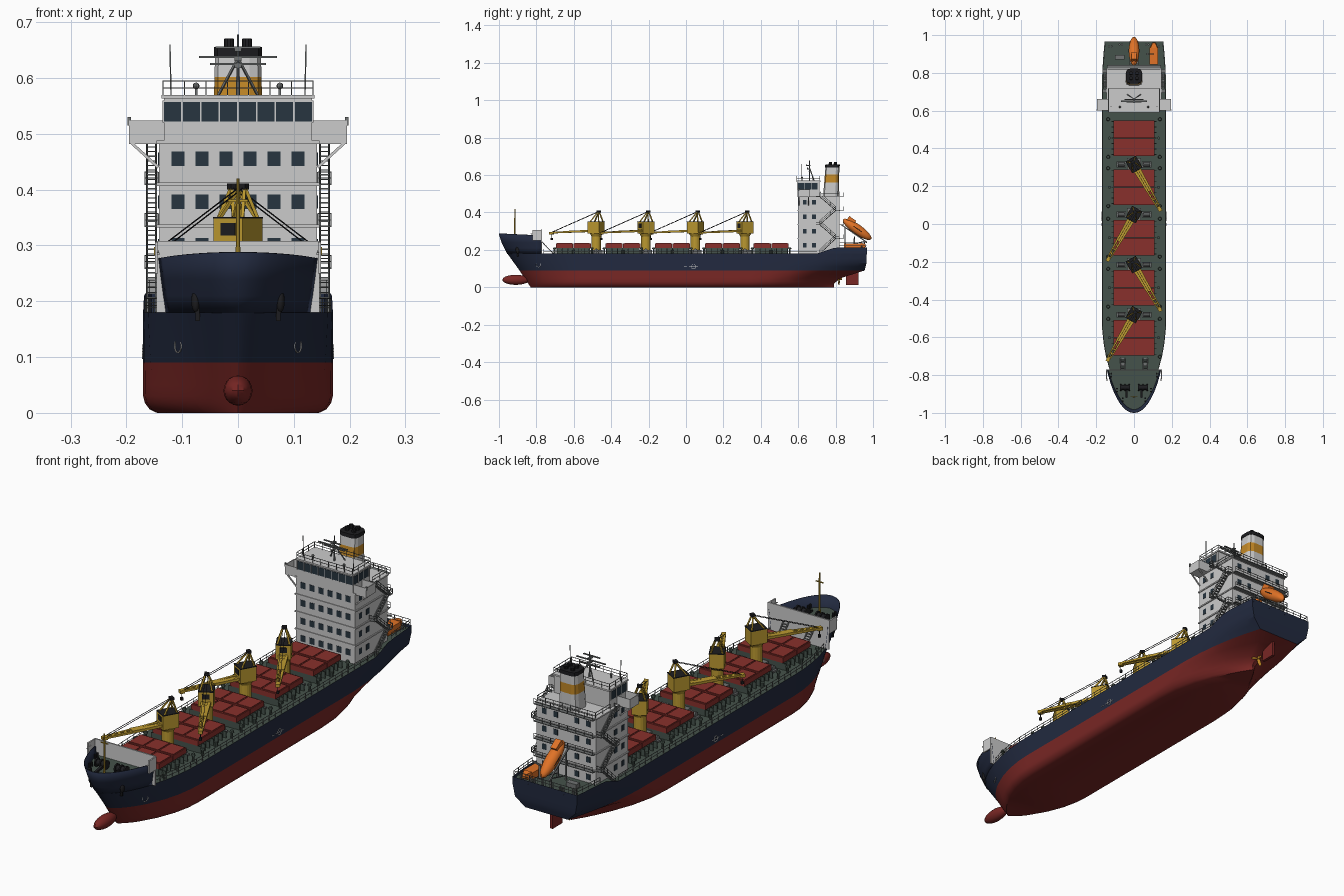
import bpy, bmesh, math
from mathutils import Matrix, Vector

if "Cube" in bpy.data.objects:
    bpy.data.objects.remove(bpy.data.objects["Cube"])

def mat(name, r, g, b):
    m = bpy.data.materials.new(name)
    m.diffuse_color = (r, g, b, 1)
    m.use_nodes = True
    m.node_tree.nodes["Principled BSDF"].inputs["Base Color"].default_value = m.diffuse_color
    return m
NAVY, RED = mat("navy", .016, .023, .05), mat("hull_red", .19, .02, .018)
GREEN, WHITE = mat("deck_green", .06, .085, .07), mat("white", .62, .63, .61)
YELLOW, HATCH = mat("yellow", .5, .32, .03), mat("hatch_red", .25, .03, .025)
ORANGE, GLASS = mat("orange", .75, .17, .02), mat("glass", .02, .035, .05)
BLACK, AMBER = mat("black", .012, .012, .014), mat("amber", .55, .25, .02)
STEEL = mat("steel", .16, .17, .17)
SIDES = (-1, 1)

def make(name, bm, m, smooth=False, mx=None):
    bmesh.ops.remove_doubles(bm, verts=bm.verts, dist=1e-5)
    bmesh.ops.recalc_face_normals(bm, faces=bm.faces)
    me = bpy.data.meshes.new(name)
    bm.to_mesh(me); bm.free()
    ob = bpy.data.objects.new(name, me)
    bpy.context.collection.objects.link(ob)
    me.materials.append(m)
    if mx: ob.matrix_world = mx
    if smooth:
        bpy.ops.object.select_all(action='DESELECT')
        ob.select_set(True); bpy.context.view_layer.objects.active = ob
        bpy.ops.object.shade_smooth_by_angle(angle=math.radians(32))
    return ob

def box(bm, x0, x1, y0, y1, z0, z1):
    m = Matrix.Translation(((x0+x1)/2, (y0+y1)/2, (z0+z1)/2)) @ Matrix.Diagonal((x1-x0, y1-y0, z1-z0, 1))
    bmesh.ops.create_cube(bm, size=1, matrix=m)

def bar(bm, p, q, r, r2=None, n=4):
    p, q = Vector(p), Vector(q); d = q - p
    k = math.sqrt(2) if n == 4 else 1
    m = Matrix.Translation((p+q)/2) @ d.to_track_quat('Z', 'Y').to_matrix().to_4x4() @ Matrix.Rotation(math.pi/n, 4, 'Z')
    bmesh.ops.create_cone(bm, cap_ends=True, segments=n, radius1=r*k, radius2=(r if r2 is None else r2)*k, depth=d.length, matrix=m)

def ball(bm, c, s, rot=None, u=16, v=10):
    m = Matrix.Translation(c) @ (rot or Matrix()) @ Matrix.Diagonal((*s, 1))
    bmesh.ops.create_uvsphere(bm, u_segments=u, v_segments=v, radius=1, matrix=m)

def rail(bm, pts, h=.025, step=.04, r=.0009):
    for a, b in zip(pts, pts[1:]):
        a, b = Vector(a), Vector(b); n = max(1, round((b-a).length/step))
        for f in (.5, 1): bar(bm, a+Vector((0, 0, h*f)), b+Vector((0, 0, h*f)), r)
        for i in range(n+1):
            p = a.lerp(b, i/n); bar(bm, p, p+Vector((0, 0, h)), r)

# hull form: stem, stern, beam and stern fullness by height
def interp(t, v):
    for (a, p), (b, q) in zip(t, t[1:]):
        if v <= b: return p + (q-p)*max(0, (v-a)/(b-a))
    return t[-1][1]
STEM = [(0, -.83), (.09, -.89), (.18, -.955), (.24, -.985), (.288, -1)]
STERN = [(0, .79), (.02, .79), (.05, .83), (.09, .955), (.13, .965), (.29, .97)]
BEAM = [(0, .145), (.006, .158), (.018, .167), (.03, .17), (.29, .17)]
FULL = [(0, .02), (.05, .08), (.09, .6), (.13, .85), (.18, .91), (.29, .92)]
clamp = lambda v: min(1, max(0, v))
def hb(z, y):
    s = interp(STEM, z); d = clamp((y-s)/(-.5-s))
    a = .35 + 1.9*min(z, .18); u = clamp((y-a)/(interp(STERN, z)-a)); e = interp(FULL, z)
    return interp(BEAM, z) * (1-(1-d)**2)**(.8-z) * (e+(1-e)*(1-u*u))
MID = [-.7, -.63, -.56, -.5, -.2, .1, .35, .45, .55, .63, .7]
def row(z, top=None):
    s, e = interp(STEM, z), interp(STERN, z)
    ys = [s+(-.77-s)*(i/10)**1.6 for i in range(11)] + MID + [.7+(e-.7)*i/6 for i in range(1, 7)]
    return [(hb(z, y), y, top(y) if top else z) for y in ys]
def quad(bm, *ps): bm.faces.new([bm.verts.new(p) for p in ps])
flip = lambda p: (-p[0], p[1], p[2])
def cap(bm, r):
    for a, b in zip(r, r[1:]): quad(bm, a, b, flip(b), flip(a))
def loft(bm, rows, transom=True):
    for r, s in zip(rows, rows[1:]):
        for a, b, c, d in zip(r, r[1:], s[1:], s):
            quad(bm, a, b, c, d); quad(bm, *map(flip, (a, b, c, d)))
        if transom: quad(bm, r[-1], s[-1], flip(s[-1]), flip(r[-1]))

bm = bmesh.new(); R = [row(z) for z in (0, .006, .018, .03, .05, .07, .09)]
loft(bm, R); cap(bm, R[0]); make("lower_hull", bm, RED, True)
bm = bmesh.new(); loft(bm, [row(z) for z in (.09, .11, .13, .155, .18)]); make("upper_hull", bm, NAVY, True)
bm = bmesh.new(); cap(bm, row(.18)); make("main_deck", bm, GREEN)
sheer = lambda y: .277 + .011*clamp((-.77-y)/.23)
bm = bmesh.new(); loft(bm, [r[:11] for r in (row(.18), row(.21), row(.24), row(.288, sheer))], False)
ob = make("bow_bulwark", bm, NAVY, True)
md = ob.modifiers.new("thickness", 'SOLIDIFY'); md.thickness = .003; md.offset = 0
bm = bmesh.new(); cap(bm, row(.24)[:11]); make("forecastle_deck", bm, GREEN)
bm = bmesh.new(); loft(bm, [row(.18)[20:], row(.21, lambda y: .18+.034*clamp((y-.7)/.1))[20:]]); make("stern_bulwark", bm, NAVY)
bm = bmesh.new(); cap(bm, row(.2)[22:]); make("poop_deck", bm, GREEN)
bm = bmesh.new(); ball(bm, (0, -.91, .04), (.026, .072, .027)); make("bulbous_bow", bm, RED, True)

# forecastle bulkhead, breakwater and ladders
bm = bmesh.new(); box(bm, -.146, .146, -.776, -.77, .18, .308)
for s in SIDES: bar(bm, (s*.143, -.83, .285), (s*.146, -.772, .292), .002); box(bm, s*.146-.003, s*.146+.003, -.82, -.77, .25, .306)
make("forecastle_bulkhead", bm, WHITE)
bm = bmesh.new()
for s in SIDES:
    for dx in (-.012, .012): bar(bm, (s*.06+dx, -.772, .245), (s*.06+dx, -.71, .18), .002)
    for i in range(8): box(bm, s*.06-.012, s*.06+.012, -.768+i*.0075, -.762+i*.0075, .236-i*.0078, .238-i*.0078)
make("forecastle_ladders", bm, STEEL)
bm = bmesh.new()
for s in SIDES:
    bar(bm, (s*.025, -.865, .26), (s*.07, -.865, .26), .013, n=12)
    for x in (.025, .047, .07): bar(bm, (s*x-.003, -.865, .26), (s*x+.003, -.865, .26), .019, n=12)
    bar(bm, (s*.04, -.86, .255), (s*.04, -.92, .242), .005)
    for y, x in ((-.80, .12), (-.93, .06), (-.88, .09)):
        for d in (-.008, .008): bar(bm, (s*x, y+d, .24), (s*x, y+d, .258), .005, n=8)
make("windlasses_and_bollards", bm, BLACK)
bm = bmesh.new(); bar(bm, (0, -.915, .24), (0, -.915, .42), .005, .003, 8)
bar(bm, (-.018, -.915, .38), (.018, -.915, .38), .002); make("foremast", bm, YELLOW)
bm = bmesh.new()
for s in SIDES:
    ball(bm, (s*hb(.2, -.9), -.9, .2), (.008, .011, .02)); bar(bm, (s*(hb(.18, -.9)+.006), -.9, .2), (s*(hb(.18, -.9)+.004), -.9, .165), .004)
make("anchors", bm, BLACK, True)
# hull marks: rings and load line
bm = bmesh.new()
for s in SIDES:
    for y, z in ((.04, .11), (-.79, .12)):
        x = hb(z, y)+.001; tilt = (hb(z, y+.01)-hb(z, y-.01))/.02
        P = [Vector((s*(x+tilt*.012*math.cos(a)), y+.012*math.cos(a), z+.012*math.sin(a))) for a in (i*math.pi/8 for i in range(16))]
        for i in range(16): bar(bm, P[i-1], P[i], .001)
    bar(bm, (s*.171, .015, .11), (s*.171, .065, .11), .001); bar(bm, (s*.171, -.01, .11), (s*.171, .005, .11), .001)
make("hull_marks", bm, WHITE)

# hatches
for i, y in enumerate((-.6025, -.3375, -.0725, .195, .455)):
    bm = bmesh.new(); box(bm, -.104, .104, y-.09, y+.09, .18, .21)
    for s in SIDES:
        for k in range(7): box(bm, s*.112-.008, s*.112+.008, y-.087+k*.029-.0015, y-.085+k*.029, .18, .208)
        for e in SIDES: bar(bm, (s*.137, y+e*.1, .18), (s*.137, y+e*.1, .208), .005, n=8); bar(bm, (s*.137, y+e*.1, .205), (s*.137, y+e*.1, .214), .01, .007, 8)
        bar(bm, (s*.13, y, .18), (s*.13, y, .2), .008, n=8)
    make(f"hatch_coaming_{i+1}", bm, GREEN)
    bm = bmesh.new()
    for k in SIDES:
        box(bm, -.109, .109, y+k*.0475-.0462, y+k*.0475+.0462, .211, .234)
        for x in (-.073, 0, .073): box(bm, x-.033, x+.033, y+k*.0475-.04, y+k*.0475+.04, .234, .237)
    make(f"hatch_cover_{i+1}", bm, HATCH)

# deck cranes
for i, (y, s) in enumerate(((-.48, -1), (-.215, 1), (.05, -1), (.315, 1))):
    mx = Matrix.Translation((0, y, 0)) @ Matrix.Rotation(math.radians(30*s), 4, 'Z')
    bm = bmesh.new(); bar(bm, (0, 0, .18), (0, 0, .275), .025, n=16); bar(bm, (0, 0, .272), (0, 0, .288), .025, .034, 16)
    box(bm, -.03, .03, -.035, .035, .287, .348)
    for x in SIDES:
        for yy in (-.028, .03): bar(bm, (x*.025, yy, .345), (x*.005, .015, .405), .003)
        bar(bm, (x*.014, -.03, .302), (x*.006, -.275, .292), .006, .004)
    for k in range(9): bar(bm, (-.013+k*.0008, -.05-k*.026, .301-k*.001), (.013-k*.0008, -.06-k*.026, .301-k*.001), .004)
    box(bm, -.016, .016, -.16, -.032, .298, .304); box(bm, -.009, .009, -.285, -.265, .283, .297)
    make(f"crane_{i+1}", bm, YELLOW, False, mx)
    bm = bmesh.new(); box(bm, -.031, .031, -.036, .036, .348, .351); box(bm, -.01, .01, .007, .023, .4, .411)
    box(bm, -.015, .015, -.037, -.034, .318, .34)
    for x in SIDES: bar(bm, (x*.005, .015, .405), (x*.006, -.272, .295), .0009)
    bar(bm, (0, -.275, .29), (0, -.275, .262), .001); box(bm, -.005, .005, -.28, -.27, .252, .264)
    make(f"crane_rigging_{i+1}", bm, BLACK, False, mx)
    bm = bmesh.new(); box(bm, -.036, .036, y-.034, y+.034, .18, .2)
    for x in SIDES: bar(bm, (x*.05, y, .195), (x*.085, y, .195), .012, n=10); box(bm, x*.068-.025, x*.068+.025, y-.015, y+.015, .18, .188)
    make(f"deck_winches_{i+1}", bm, STEEL)
# deck edge rails
bm = bmesh.new()
for s in SIDES: rail(bm, [(s*(hb(.18, y)-.004), y, .18) for y in (-.76, -.7, -.63, -.56, -.48, .1, .6, .7)])
E = [(hb(.21, y)-.005, y, .213) for y in (.82, .89, .965)]
rail(bm, E + [flip(p) for p in E[::-1]]); make("deck_rails", bm, STEEL)

# accommodation block
LV = [.18, .26, .335, .41, .485]
bm = bmesh.new(); box(bm, -.142, .142, .6, .82, .18, .485)
for z in LV[1:]: box(bm, -.146, .146, .597, .824, z-.003, z+.003)
make("accommodation_block", bm, WHITE)
bm = bmesh.new()
for z in (.225, .3, .378, .455):
    for k in range(6): x = -.1075+k*.043; box(bm, x-.012, x+.012, .5985, .603, z-.013, z+.013)
    for s in SIDES:
        for y in (.635, .685): box(bm, s*.141-.0025, s*.141+.0025, y-.01, y+.01, z-.012, z+.012)
        for x in (.05, .105): box(bm, s*x-.01, s*x+.01, .818, .8215, z-.012, z+.012)
make("cabin_windows", bm, GLASS)
bm = bmesh.new(); box(bm, -.133, .133, .597, .715, .485, .564); box(bm, -.137, .137, .59, .72, .563, .57)
make("wheelhouse", bm, WHITE)
bm = bmesh.new(); box(bm, -.1345, .1345, .5955, .705, .522, .557); make("wheelhouse_windows", bm, GLASS)
bm = bmesh.new()
for k in range(9): x = -.134+k*.0335; box(bm, x-.0015, x+.0015, .5945, .598, .52, .56)
for s in SIDES:
    for y in (.597, .633, .669, .705): box(bm, s*.134-.0015, s*.134+.0015, y-.0015, y+.0015, .52, .56)
make("window_mullions", bm, WHITE)
# bridge wings with braces
bm = bmesh.new()
for s in SIDES:
    a, b = sorted((s*.13, s*.195))
    box(bm, a, b, .6, .662, .482, .488); box(bm, a, b, .6, .603, .485, .524)
    box(bm, s*.1935-.0015, s*.1935+.0015, .6, .662, .485, .524); box(bm, a, b, .659, .662, .485, .524)
    for y in (.605, .655): bar(bm, (s*.19, y, .483), (s*.143, y, .44), .0025)
make("bridge_wings", bm, WHITE)
bm = bmesh.new()
for s in SIDES: bar(bm, (s*.195, .603, .515), (s*.195, .603, .53), .003); bar(bm, (s*.12, .62, .57), (s*.122, .62, .66), .0012)
rail(bm, [(-.134, .715, .57), (-.134, .593, .57), (.134, .593, .57), (.134, .715, .57), (-.134, .715, .57)])
rail(bm, [(.14, .72, .487), (.14, .82, .487), (-.14, .82, .487), (-.14, .72, .487)])
for x in (-.075, .075): bar(bm, (x, .62, .57), (x, .62, .583), .002); ball(bm, (x, .62, .586), (.006, .006, .006), u=8, v=6)
make("bridge_rails_and_aerials", bm, STEEL)
# outside stairs, landings and aft balconies
bm = bmesh.new()
for s in SIDES:
    for k in range(4):
        y0, y1 = ((.715, .8), (.8, .715))[k % 2]; z0, z1 = LV[k], LV[k+1]
        for x in (.147, .163): bar(bm, (s*x, y0, z0), (s*x, y1, z1), .0016)
        rail(bm, [(s*.164, y0, z0), (s*.164, y1, z1)], .022)
        for i in range(1, 9): t = i/9; y = y0+(y1-y0)*t; z = z0+(z1-z0)*t; box(bm, s*.155-.008, s*.155+.008, y-.004, y+.004, z-.001, z+.001)
        e = .82 if y1 > .76 else .695
        box(bm, s*.155-.013, s*.155+.013, min(e, y1), max(e, y1), z1-.002, z1+.001); rail(bm, [(s*.167, y1, z1), (s*.167, e, z1), (s*.143, e, z1)], .022)
for z in LV[1:]:
    box(bm, -.142, .142, .82, .842, z-.002, z+.001); rail(bm, [(-.142, .841, z), (.142, .841, z)], .022)
make("outside_stairs", bm, STEEL)

# funnel: rounded, slightly tapering, in stacked colour bands
def funnel(name, m, z0, z1, g=0):
    bm = bmesh.new(); rings = []
    for z in (z0, z1):
        t = (z-.487)/.16; w, l, cy = .045-.004*t+g, .042-.005*t+g, .775+.008*t
        rings.append([bm.verts.new((x*w, cy+y*l, z)) for x, y in ((-1, -.5), (-.85, -.85), (-.5, -1), (.5, -1), (.85, -.85), (1, -.5), (1, .5), (.85, .85), (.5, 1), (-.5, 1), (-.85, .85), (-1, .5))])
    a, b = rings
    for i in range(12): bm.faces.new((a[i-1], a[i], b[i], b[i-1]))
    bm.faces.new(a); bm.faces.new(b); make(name, bm, m)
funnel("funnel_base", WHITE, .487, .56); funnel("funnel_band", AMBER, .56, .602)
funnel("funnel_upper", WHITE, .602, .64); funnel("funnel_cap", BLACK, .64, .656, .002)
bm = bmesh.new()
for x in (-.016, .016):
    for y in (.77, .797): bar(bm, (x, y, .65), (x, y+.003, .67), .009, n=10)
make("exhaust_pipes", bm, BLACK)
# radar mast
bm = bmesh.new(); bar(bm, (0, .66, .57), (0, .66, .678), .004, .002, 8)
for s in SIDES: bar(bm, (s*.035, .685, .57), (0, .662, .635), .002)
for z, w, y in ((.638, .07, .65), (.655, .04, .645), (.625, .05, .66)): box(bm, -w, w, y-.003, y+.003, z-.002, z+.002); box(bm, -.006, .006, y-.004, .665, z-.007, z-.002)
make("radar_mast", bm, STEEL)

# free-fall lifeboat on its ramp
rot = Matrix.Rotation(math.radians(-35), 4, 'X'); C = Vector((0, .915, .31))
mx = Matrix.Translation(C) @ rot
bm = bmesh.new(); ball(bm, (0, 0, 0), (.028, .092, .027)); box(bm, -.014, .014, -.075, -.03, .01, .034); make("lifeboat", bm, ORANGE, True, mx)
bm = bmesh.new(); ball(bm, (0, 0, .003), (.0288, .07, .006)); make("lifeboat_stripe", bm, BLACK, True, mx)
bm = bmesh.new()
for s in SIDES:
    bar(bm, (s*.02, .83, .335), (s*.02, .968, .24), .003); bar(bm, (s*.02, .85, .32), (s*.02, .85, .2), .003); bar(bm, (s*.02, .955, .25), (s*.02, .955, .2), .003)
    bar(bm, (s*.02, .85, .22), (s*.02, .95, .245), .002)
    for x, y in ((.07, .95), (.125, .94)):
        for d in (-.007, .007): bar(bm, (s*x+d, y, .2), (s*x+d, y, .222), .005, n=8)
box(bm, -.1, -.05, .87, .895, .2, .218); bar(bm, (.07, .9, .2), (.07, .9, .26), .004); bar(bm, (.07, .9, .26), (.105, .9, .268), .003)
make("lifeboat_ramp_and_mooring_gear", bm, STEEL)
bm = bmesh.new(); box(bm, .083, .128, .845, .935, .205, .235); bar(bm, (.1055, .935, .22), (.1055, .96, .225), .018, .008); make("rescue_boat", bm, ORANGE)

# propeller and rudder
bm = bmesh.new(); bar(bm, (0, .78, .045), (0, .835, .045), .009, .005, 12)
for k in range(4): ball(bm, (0, .818, .045), (.008, .003, .018), Matrix.Rotation(k*math.pi/2+.4, 4, 'Y') @ Matrix.Translation((0, 0, .019)) @ Matrix.Rotation(.5, 4, 'Z'), 10, 6)
make("propeller", bm, AMBER, True)
bm = bmesh.new(); box(bm, -.006, .006, .855, .922, .012, .085); box(bm, -.01, .01, .865, .89, .08, .12); make("rudder", bm, RED)
